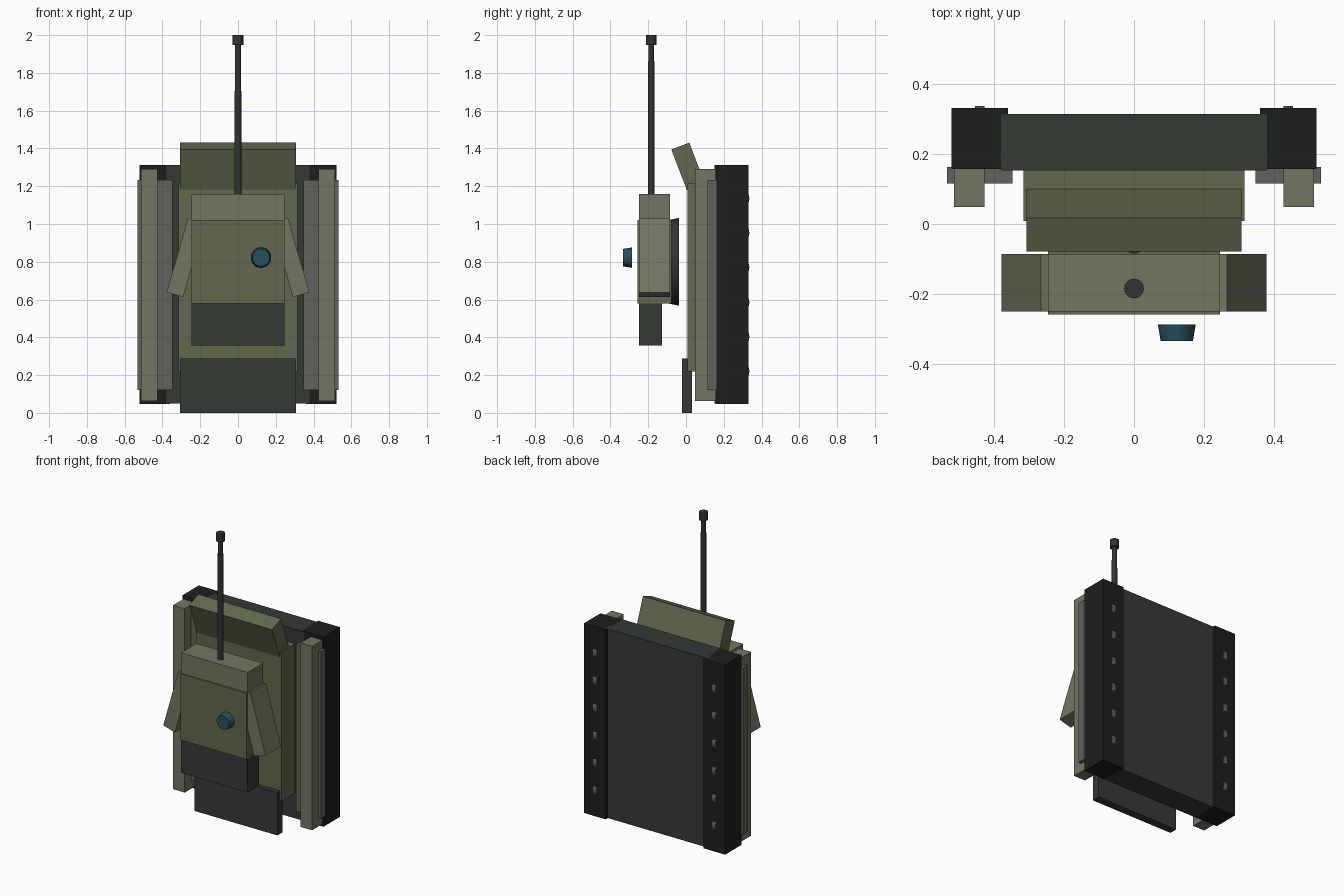
import bpy
from math import radians, pi

if "Cube" in bpy.data.objects:
    bpy.data.objects.remove(bpy.data.objects["Cube"])


def material(name, r, g, b):
    m = bpy.data.materials.new(name)
    m.diffuse_color = (r, g, b, 1)
    m.use_nodes = True
    m.node_tree.nodes["Principled BSDF"].inputs["Base Color"].default_value = m.diffuse_color
    return m


OLIVE = material("olive", 0.12, 0.14, 0.075)
PALE = material("pale_olive", 0.17, 0.18, 0.12)
DARK = material("dark_green", 0.035, 0.042, 0.034)
BLACK = material("rubber", 0.012, 0.013, 0.012)
GREY = material("warm_grey", 0.12, 0.12, 0.11)
METAL = material("gun_metal", 0.03, 0.034, 0.034)
GLASS = material("blue_glass", 0.02, 0.08, 0.11)


def box(name, mat, x, y, z, rot=(0, 0, 0)):
    """Box from (min, max) ranges, rotated about its centre."""
    bpy.ops.mesh.primitive_cube_add(size=1, location=[sum(r) / 2 for r in (x, y, z)], rotation=rot)
    o = bpy.context.object
    o.name = name
    o.scale = [r[1] - r[0] for r in (x, y, z)]
    o.data.materials.append(mat)
    return o


def cone(name, mat, loc, r1, r2, depth, rot=(0, 0, 0), sides=24):
    bpy.ops.mesh.primitive_cone_add(vertices=sides, radius1=r1, radius2=r2, depth=depth,
                                    location=loc, rotation=rot)
    o = bpy.context.object
    o.name = name
    o.data.materials.append(mat)
    bpy.ops.object.shade_smooth_by_angle(angle=radians(35))
    return o


# Hull, lying on end with its belly towards +y
box("hull", DARK, (-0.379, 0.379), (0.152, 0.314), (0.05, 1.312))
box("upper_hull", OLIVE, (-0.315, 0.315), (0.008, 0.16), (0.218, 1.215))
box("glacis_plate", OLIVE, (-0.306, 0.306), (-0.04, 0.062), (1.19, 1.42), (radians(21), 0, 0))
box("rear_plate", DARK, (-0.306, 0.306), (-0.022, 0.032), (0, 0.287))

# Running gear, both sides
for s, side in ((-1, "left"), (1, "right")):
    def span(a, b):
        return tuple(sorted((s * a, s * b)))
    box("track_" + side, BLACK, span(0.36, 0.521), (0.157, 0.331), (0.047, 1.312))
    box("skirt_" + side, GREY, span(0.347, 0.533), (0.115, 0.163), (0.12, 1.233))
    box("fender_" + side, PALE, span(0.427, 0.513), (0.048, 0.16), (0.063, 1.29))
    # road wheels barely proud of the track
    for i in range(6):
        cone(f"wheel_{side}_{i}", GREY, (s * 0.44, 0.276, 0.22 + 0.183 * i),
             0.06, 0.06, 0.026, (0, pi / 2, 0), 16)
    # sloping turret cheek
    box("turret_cheek_" + side, PALE, span(0.233, 0.323), (-0.249, -0.085), (0.618, 1.026),
        (0, -s * radians(16), 0))

# Turret
box("turret", OLIVE, (-0.245, 0.245), (-0.258, -0.077), (0.58, 1.022))
box("mantlet", PALE, (-0.246, 0.246), (-0.25, -0.086), (1.0, 1.158))
box("bustle", DARK, (-0.245, 0.245), (-0.25, -0.128), (0.357, 0.6))
cone("turret_ring", METAL, (0, -0.063, 0.8), 0.232, 0.222, 0.05, (pi / 2, 0, 0), 32)
cone("hatch_lens", GLASS, (0.122, -0.31, 0.822), 0.054, 0.046, 0.048, (pi / 2, 0, 0))

# Gun, pointing up
cone("barrel_sleeve", METAL, (0, -0.184, 1.48), 0.018, 0.017, 0.76)
cone("barrel", METAL, (0, -0.184, 1.89), 0.015, 0.015, 0.14)
cone("muzzle", METAL, (0, -0.184, 1.974), 0.028, 0.028, 0.052)
